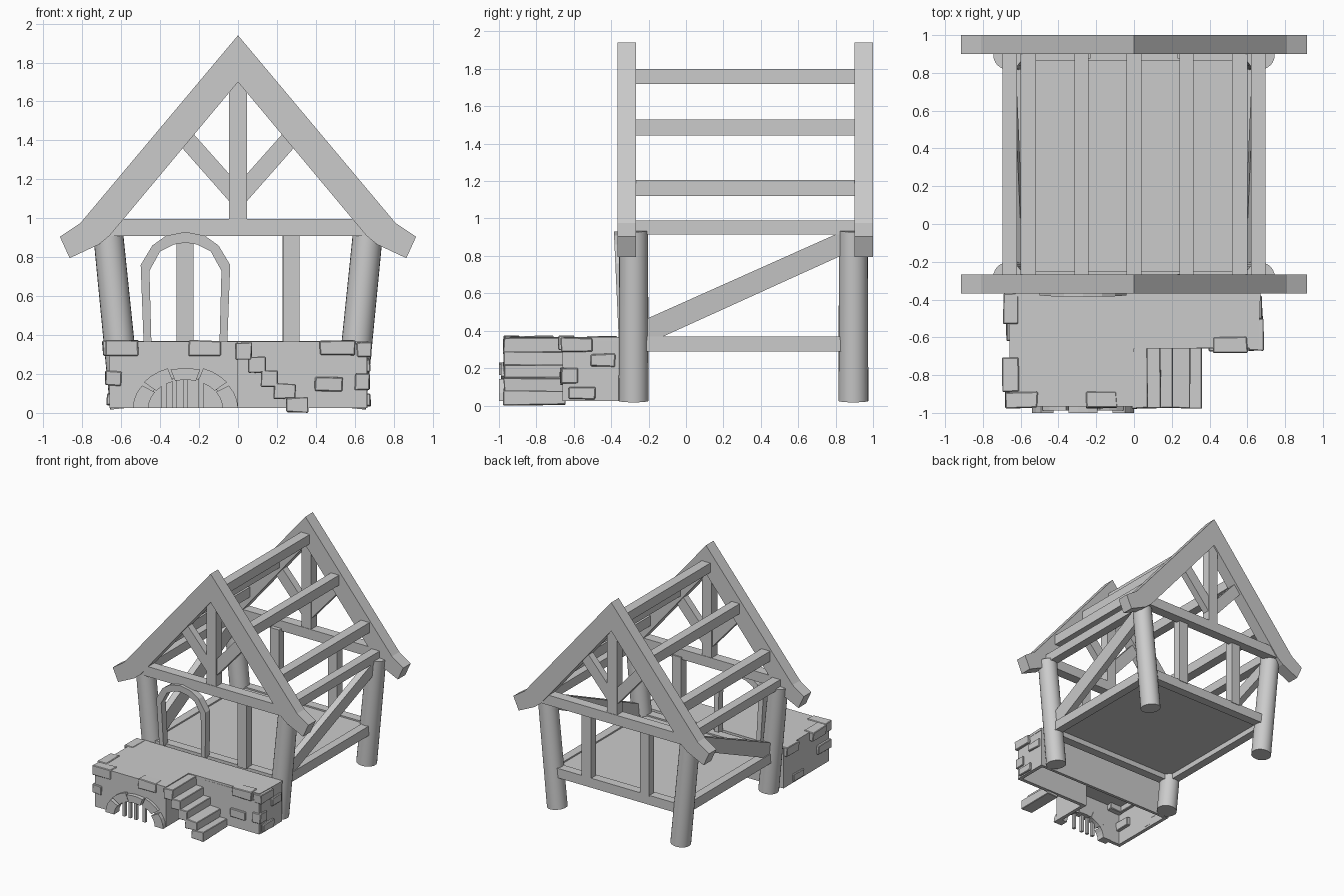
import bpy, bmesh, math, random
from mathutils import Vector

if "Cube" in bpy.data.objects:
    bpy.data.objects.remove(bpy.data.objects["Cube"])

random.seed(4)


def finish(name, bm, bevel=0.0):
    bmesh.ops.recalc_face_normals(bm, faces=bm.faces[:])
    if bevel:
        bmesh.ops.bevel(bm, geom=bm.edges[:], offset=bevel, segments=1, affect='EDGES')
    me = bpy.data.meshes.new(name)
    bm.to_mesh(me)
    bm.free()
    ob = bpy.data.objects.new(name, me)
    bpy.context.collection.objects.link(ob)
    return ob


def prism(name, pts, axis, a, b, shear=None):
    """Extrude a 2D outline along an axis from a to b."""
    def place(p, d):
        return {'x': (d, p[0], p[1]), 'y': (p[0], d, p[1]), 'z': (p[0], p[1], d)}[axis]
    bm = bmesh.new()
    r0 = [bm.verts.new(place(p, a)) for p in pts]
    r1 = [bm.verts.new(place(p, b)) for p in pts]
    n = len(pts)
    bm.faces.new(r0)
    bm.faces.new(r1[::-1])
    for i in range(n):
        bm.faces.new((r0[i], r0[(i + 1) % n], r1[(i + 1) % n], r1[i]))
    if shear:
        for v in bm.verts:
            shear(v.co)
    return finish(name, bm)


def box(name, x0, x1, y0, y1, z0, z1):
    return prism(name, [(x0, y0), (x1, y0), (x1, y1), (x0, y1)], 'z', z0, z1)


def stone(name, x0, x1, y0, y1, z0, z1, jitter=0.004, bevel=0.005):
    bm = bmesh.new()
    bmesh.ops.create_cube(bm, size=1)
    for v in bm.verts:
        v.co = Vector(((x0, x1)[v.co.x > 0], (y0, y1)[v.co.y > 0], (z0, z1)[v.co.z > 0]))
        v.co += Vector([random.uniform(-jitter, jitter) for _ in range(3)])
    return finish(name, bm, bevel)


# Gable frames, front and back
rafter = [(0, 1.94), (.81, .975), (.915, .905), (.865, .795), (.715, .865), (.66, .91), (0, 1.70)]
strut = [(.03, 1.21), (.23, 1.435), (.29, 1.365), (.03, 1.07)]
for label, y in (("front", -.317), ("back", .95)):
    for side, s in (("right", 1), ("left", -1)):
        prism(f"{label}_{side}_rafter", [(s * x, z) for x, z in rafter], 'y', y - .05, y + .05)
        prism(f"{label}_{side}_strut", [(s * x, z) for x, z in strut], 'y', y - .03, y + .03)
    box(f"{label}_tie_beam", -.68, .68, y - .042, y + .042, .91, .995)
    box(f"{label}_king_post", -.045, .045, y - .038, y + .038, .99, 1.72)

# Leaning round corner columns
for label, y in (("front", -.28), ("back", .895)):
    for side, s in (("right", 1), ("left", -1)):
        bm = bmesh.new()
        bmesh.ops.create_cone(bm, cap_ends=True, segments=24, radius1=.08, radius2=.077, depth=.915)
        ob = finish(f"{label}_{side}_column", bm)
        ob.location = (s * .623, y, .48)
        ob.rotation_euler = (0, s * math.atan(.1), 0)
        bpy.context.view_layer.objects.active = ob
        ob.select_set(True)
        bpy.ops.object.shade_smooth_by_angle(angle=math.radians(40))
        ob.select_set(False)

# Purlins, wall plates, side sills and diagonal braces
box("ridge_beam", -.04, .04, -.29, .92, 1.72, 1.80)


def lean(s):
    def f(co):
        co.x += s * (co.z - .4) * .1
    return f


brace = [(-.23, .455), (.80, .915), (.86, .915), (.86, .815), (-.12, .37), (-.23, .37)]
for side, s in (("right", 1), ("left", -1)):
    for part, xa, xb, za, zb in (("upper_purlin", .24, .315, 1.445, 1.53),
                                 ("lower_purlin", .52, .60, 1.12, 1.205),
                                 ("wall_plate", .62, .695, .915, .99)):
        box(f"{side}_{part}", *sorted((s * xa, s * xb)), -.29, .92, za, zb)
    box(f"{side}_sill", *sorted((s * .575, s * .645)), -.25, .86, .29, .37)
    prism(f"{side}_diagonal_brace", brace, 'x', s * .585, s * .64, lean(s))

# Floor, end sills and wall posts
box("floor", -.59, .59, -.30, .90, .335, .358)
box("front_sill", -.60, .60, -.325, -.25, .29, .37)
box("back_sill", -.60, .60, .865, .94, .29, .37)
box("front_wall_post", .23, .315, -.335, -.265, .36, .93)
for s in (-1, 1):
    box("back_wall_post", s * .272 - .043, s * .272 + .043, .875, .945, .36, .93)

# Arched door frame, tilted slightly forward
out = [(-.215, .36), (-.23, .76), (-.17, .86), (-.10, .91), (0, .93)]
inn = [(-.175, .36), (-.185, .73), (-.13, .83), (-.06, .865), (0, .875)]
loop = out + [(-x, z) for x, z in out[-2::-1]]
loop += [(-x, z) for x, z in inn] + inn[-2::-1]


def tilt(co):
    co.y -= (co.z - .36) * .045


prism("door_frame", [(x - .27, z) for x, z in loop], 'y', -.36, -.30, tilt)

# Hollow stone porch: deck, walls, and a front wall with an arched opening
deck = [(-.66, -.36), (-.66, -.965), (0, -.965), (.07, -.66), (.66, -.655), (.67, -.36)]
deck[3:3] = [(0, -.66)]
prism("porch_deck", deck, 'z', .345, .367)


def arc(a, b, n, t0=0, t1=math.pi):
    return [(-.27 + a * math.cos(t0 + (t1 - t0) * i / n),
             .025 + b * math.sin(t0 + (t1 - t0) * i / n)) for i in range(n + 1)]


opening = arc(.20, .155, 10)
prism("porch_arch_wall", [(-.66, .025), (-.66, .35), (0, .35), (0, .025)] + opening, 'y', -.965, -.935)
box("porch_left_wall", -.66, -.63, -.94, -.36, .025, .35)
box("porch_stair_wall", -.03, 0, -.94, -.65, .025, .35)
box("porch_right_front_wall", -.03, .66, -.66, -.63, .025, .35)
box("porch_right_wall", .635, .665, -.64, -.36, .025, .35)
box("porch_back_wall", -.65, .65, -.385, -.36, .025, .35)

# Arch stones with thin gaps, and the bars behind them
for i in range(5):
    t0 = math.pi * i / 5 + (.03 if i else 0)
    t1 = math.pi * (i + 1) / 5 - (.03 if i < 4 else 0)
    grow = .012 if i % 2 else 0
    pts = arc(.27, .205 + grow, 3, t0, t1) + arc(.19, .145, 3, t0, t1)[::-1]
    prism("arch_stone", pts, 'y', -1.0 + grow, -.93)
for x in (-.38, -.325, -.27, -.19):
    box("arch_bar", x - .012, x + .012, -.985, -.96, .025, .18)

# Stepped stone stair, going down to the right
for x0, x1, z0, z1 in ((-.01, .07, .275, .36), (.05, .14, .205, .29), (.12, .205, .135, .22),
                       (.185, .295, .075, .15), (.25, .36, .004, .078)):
    stone("stair_step", x0, x1, -.975, -.645, z0, z1, .004, .004)

# Raised corner stones and bricks
for x0, x1, y0, y1, z0, z1 in (
        (-.68, -.51, -.975, -.89, .295, .372), (-.255, -.09, -.975, -.89, .295, .372),
        (-.695, -.61, -.89, -.71, .295, .372), (-.69, -.61, -.53, -.37, .295, .372),
        (-.68, -.60, -.975, -.80, .14, .215), (-.675, -.63, -.62, -.48, .04, .10),
        (.42, .60, -.68, -.60, .297, .372), (.61, .685, -.67, -.50, .285, .362),
        (.395, .535, -.675, -.64, .11, .185), (.63, .68, -.51, -.375, .208, .275),
        (.63, .68, -.625, -.485, .033, .10), (.60, .675, -.67, -.58, .12, .20)):
    stone("porch_stone", x0, x1, y0, y1, z0, z1)
